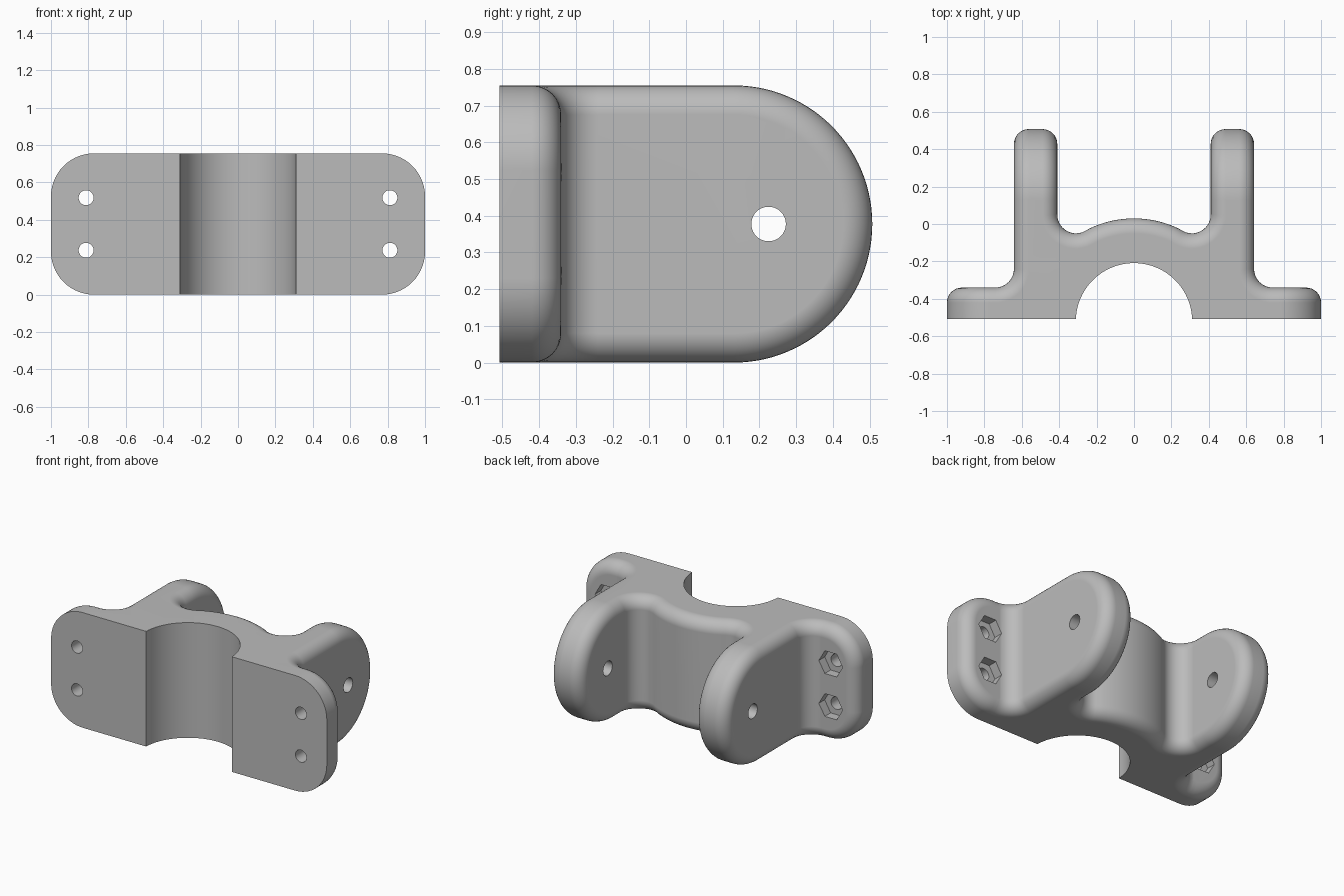
import bpy
import bmesh
from math import cos, sin, radians, atan2, degrees, pi
from mathutils import Matrix

cube = bpy.data.objects.get("Cube")
if cube:
    bpy.data.objects.remove(cube)

HALF = 0.3775          # half the height, also the lug end radius
FRONT = -0.508         # flat mounting face
BACK = -0.34           # back of the flanges
LUG_OUT, LUG_IN, LUG_Y = 0.642, 0.41, 0.13
CORNER = 0.23          # flange corner radius
FILLET = 0.1           # inside corner radius
ROUND = 0.08           # edge rounding
SADDLE_Y = -0.52       # axis shared by the pipe seat and the saddle

mat = bpy.data.materials.new("plain grey")
mat.use_nodes = True
grey = (0.5, 0.5, 0.5, 1)
mat.diffuse_color = grey
mat.node_tree.nodes["Principled BSDF"].inputs["Base Color"].default_value = grey

bm = bmesh.new()
cache = {}


def arc(cx, cy, r, start, end, n):
    steps = [radians(start + (end - start) * i / n) for i in range(n + 1)]
    return [(cx + r * cos(a), cy + r * sin(a)) for a in steps]


def flip(p):
    return (p[0], p[1], 2 * HALF - p[2])


def ring(points):
    return points + [flip(p) for p in reversed(points)]


def pairs(points):
    return zip(points, points[1:])


def vert(p):
    key = tuple(round(c, 5) for c in p)
    if key not in cache:
        cache[key] = bm.verts.new(p)
    return cache[key]


def add(points, sheet=0):
    """Add a face and its twin across x = 0; sheet faces get rounded borders."""
    for side in (1, -1):
        verts = dict.fromkeys(vert((side * x, y, z)) for x, y, z in points)
        bm.faces.new(list(verts)).material_index = sheet


def both(points):
    add(points)
    add([flip(p) for p in points])


def at_top(points):
    return [(x, y, 2 * HALF) for x, y in points]


def to_front(p):
    return (p[0], FRONT, p[2])


# Outlines of the upper half
flange = [(x, BACK, z) for x, z in
          arc(1 - CORNER, 2 * HALF - CORNER, CORNER, 0, 90, 14)]
fillet = at_top(arc(LUG_OUT + FILLET, BACK + FILLET, FILLET, 270, 180, 10))
lug = arc(LUG_Y, HALF, HALF, 90, 0, 28)
lug_out = [(LUG_OUT, y, z) for y, z in lug]
lug_in = [(LUG_IN, y, z) for y, z in lug]
dip_x, dip_y = LUG_IN - FILLET, 0.05
lean = degrees(atan2(dip_y - SADDLE_Y, dip_x))
dip = at_top(arc(dip_x, dip_y, FILLET, 0, lean - 180, 14))
saddle = at_top(arc(0, SADDLE_Y, 0.55, lean, 90, 10))
inner = dip + saddle[1:]
seat = at_top(arc(0, SADDLE_Y, 0.311, 90, 2.2, 24))
seat[-1] = to_front(seat[-1])

# Outer sheet: flange back, inside corner, lug outer face
add(ring(flange + fillet[:1]), 1)
for a, b in pairs(fillet):
    add(ring([a, b]), 1)
add(ring(fillet[-1:] + lug_out), 1)

# Inner sheet: lug inner face, dip and saddle
add(ring(dip[:1] + lug_in), 1)
for a, b in pairs(inner):
    add(ring([a, b]), 1)

# Flange rim and lug rim
add(ring([flange[0], to_front(flange[0])]))
for a, b in pairs(flange):
    both([a, b, to_front(b), to_front(a)])
for (a, b), (c, d) in zip(pairs(lug_out), pairs(lug_in)):
    both([a, b, d, c])

# Flat top and bottom, pipe seat, front face
both(flange[-1:] + fillet + lug_out[:1] + lug_in[:1] + inner + seat
     + [to_front(flange[-1])])
for a, b in pairs(seat):
    add(ring([a, b]))
add(ring([to_front(p) for p in flange] + seat[-1:]))

# Round the borders of the sheets
bmesh.ops.recalc_face_normals(bm, faces=bm.faces)
rims = [e for e in bm.edges
        if len({f.material_index for f in e.link_faces}) > 1]
bmesh.ops.bevel(bm, geom=rims, offset=ROUND, offset_type='OFFSET', segments=8,
                profile=0.5, affect='EDGES', clamp_overlap=False)
for f in bm.faces:
    f.material_index = 0
mesh = bpy.data.meshes.new("bracket_body")
bm.to_mesh(mesh)
bm.free()
mesh.materials.append(mat)
body = bpy.data.objects.new("bracket_body", mesh)
bpy.context.collection.objects.link(body)

# Drill the lug bore, bolt holes and hexagonal nut pockets
cut = bmesh.new()


def drill(sides, radius, length, turn, place):
    bmesh.ops.create_cone(cut, cap_ends=True, segments=sides, radius1=radius,
                          radius2=radius, depth=length,
                          matrix=Matrix.Translation(place) @ turn)


along_x = Matrix.Rotation(pi / 2, 4, 'Y')
along_y = Matrix.Rotation(pi / 2, 4, 'X')
for side in (1, -1):
    drill(40, 0.047, 0.5, along_x, (side * 0.525, 0.225, HALF))
    for z in (0.237, 0.518):
        drill(32, 0.04, 0.4, along_y, (side * 0.812, -0.45, z))
cutter_mesh = bpy.data.meshes.new("hole_cutter")
cut.to_mesh(cutter_mesh)
cut.clear()
hex_turn = along_y @ Matrix.Rotation(pi / 2, 4, 'Z')
for side in (1, -1):
    for z in (0.237, 0.518):
        drill(6, 0.086, 0.1, hex_turn, (side * 0.812, BACK - 0.01, z))
pocket_mesh = bpy.data.meshes.new("pocket_cutter")
cut.to_mesh(pocket_mesh)
cut.free()

bpy.context.view_layer.objects.active = body
body.select_set(True)
for data in (pocket_mesh, cutter_mesh):
    cutter = bpy.data.objects.new(data.name, data)
    cutter.hide_render = True
    bpy.context.collection.objects.link(cutter)
    mod = body.modifiers.new("cut", 'BOOLEAN')
    mod.object = cutter
    mod.operation = 'DIFFERENCE'
    mod.solver = 'EXACT'
    bpy.ops.object.modifier_apply(modifier=mod.name)
    bpy.data.objects.remove(cutter)

bpy.ops.object.shade_smooth_by_angle(angle=radians(30))
normals = body.modifiers.new("even_shading", 'WEIGHTED_NORMAL')
normals.keep_sharp = True
